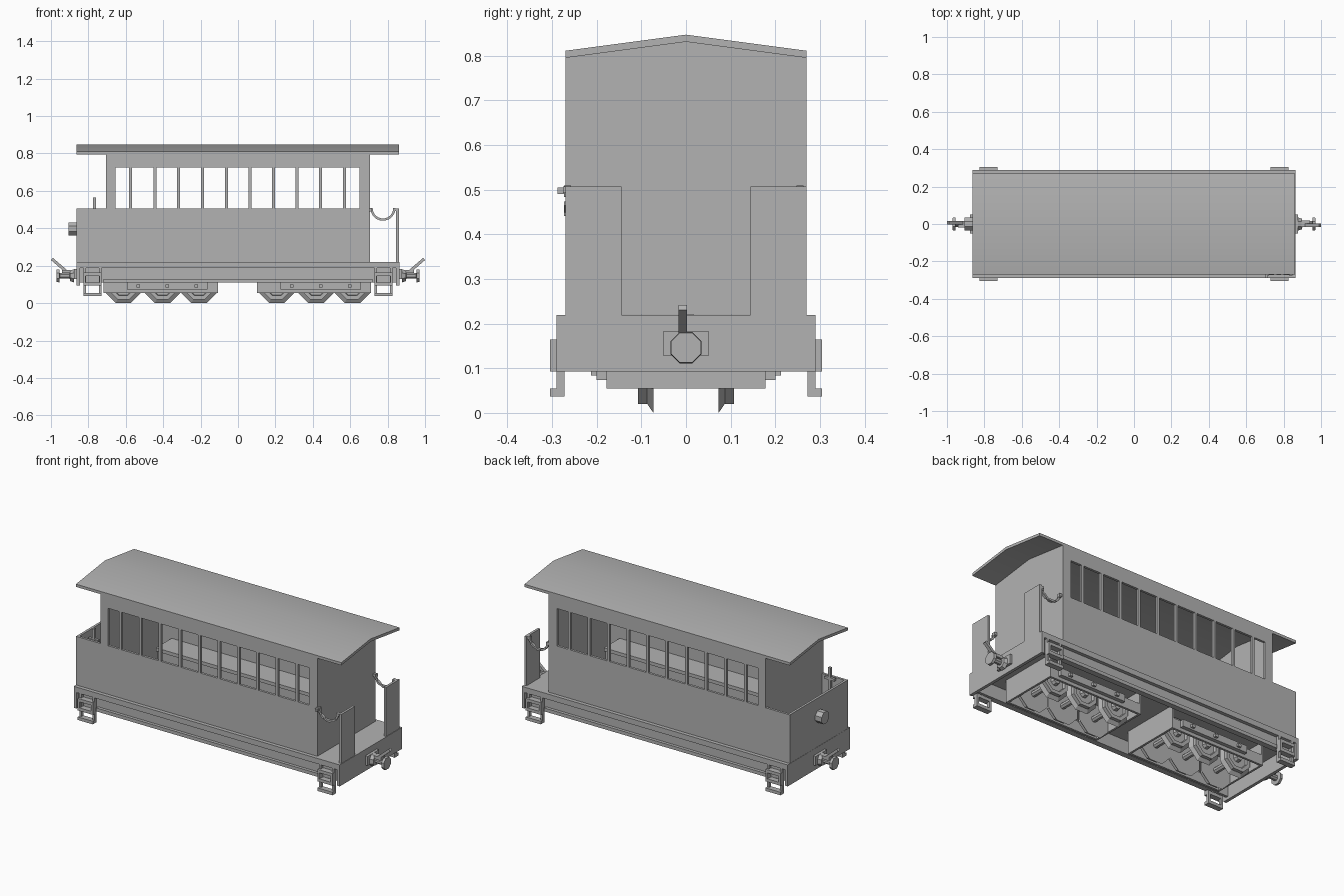
import bpy, bmesh, math
from mathutils import Matrix, Vector

if "Cube" in bpy.data.objects:
    bpy.data.objects.remove(bpy.data.objects["Cube"])

paint = bpy.data.materials.new("grey_paint")
paint.diffuse_color = (0.45, 0.45, 0.45, 1)
paint.use_nodes = True
paint.node_tree.nodes["Principled BSDF"].inputs["Base Color"].default_value = paint.diffuse_color


def finish(name, bm, smooth=False):
    bmesh.ops.recalc_face_normals(bm, faces=bm.faces)
    me = bpy.data.meshes.new(name)
    bm.to_mesh(me)
    bm.free()
    me.materials.append(paint)
    ob = bpy.data.objects.new(name, me)
    bpy.context.collection.objects.link(ob)
    if smooth:
        bpy.context.view_layer.objects.active = ob
        ob.select_set(True)
        bpy.ops.object.shade_smooth_by_angle(angle=math.radians(30))
        ob.select_set(False)
    return ob


def add_box(bm, x0, x1, y0, y1, z0, z1, rot=None):
    mid = Matrix.Translation(((x0 + x1) / 2, (y0 + y1) / 2, (z0 + z1) / 2))
    size = Matrix.Diagonal((abs(x1 - x0), abs(y1 - y0), abs(z1 - z0), 1))
    bmesh.ops.create_cube(bm, size=1, matrix=mid @ (rot or Matrix()) @ size)


def boxes(name, items):
    bm = bmesh.new()
    for b in items:
        add_box(bm, *b)
    return finish(name, bm)


def add_prism(bm, pts, place, a, b):
    """Extrude a 2D outline; place(u, v, t) gives the 3D point."""
    r0 = [bm.verts.new(place(u, v, a)) for u, v in pts]
    r1 = [bm.verts.new(place(u, v, b)) for u, v in pts]
    n = len(pts)
    for i in range(n):
        j = (i + 1) % n
        bm.faces.new((r0[i], r0[j], r1[j], r1[i]))
    bm.faces.new(r0)
    bm.faces.new(r1)


def add_lathe(bm, rings, place, sides=8):
    """Revolve (distance, radius) pairs into a closed low-poly turning."""
    loops = []
    for t, r in rings:
        ang = [2 * math.pi * (i + 0.5) / sides for i in range(sides)]
        loops.append([bm.verts.new(place(r * math.cos(a), r * math.sin(a), t)) for a in ang])
    for p, q in zip(loops, loops[1:]):
        for i in range(sides):
            j = (i + 1) % sides
            bm.faces.new((p[i], p[j], q[j], q[i]))
    bm.faces.new(loops[0])
    bm.faces.new(loops[-1])


along_x = lambda u, v, t: (t, u, v)
along_y = lambda u, v, t: (u, t, v)

# Roof: thin shallow gable
bm = bmesh.new()
add_prism(bm, [(-.27, .795), (-.27, .811), (0, .847), (.27, .811), (.27, .795), (0, .831)],
          along_x, -.863, .86)
finish("roof", bm, True)

# Cabin side walls with eleven window openings
mullions = [-.575, -.445, -.318, -.19, -.062, .064, .19, .315, .441, .57]
for s, side in ((-1, "front"), (1, "back")):
    y0, y1 = s * .27, s * .256
    wall = [(-.705, .705, y0, y1, .22, .505), (-.705, .705, y0, y1, .725, .797),
            (-.705, -.655, y0, y1, .505, .725), (.65, .705, y0, y1, .505, .725)]
    wall += [(m - .008, m + .008, y0, y1, .505, .725) for m in mullions]
    boxes(side + "_window_wall", wall)
    # Long bench under the windows
    boxes(side + "_bench", [(-.61, .61, s * .256, s * .11, .34, .36),
                            (-.61, .61, s * .14, s * .125, .22, .34)])

# Cabin end walls
for x, side in ((-.705, "left"), (.691, "right")):
    bm = bmesh.new()
    add_prism(bm, [(-.27, .22), (.27, .22), (.27, .796), (0, .832), (-.27, .796)],
              along_x, x, x + .014)
    finish(side + "_cabin_end", bm)

# Closed platform on the left, open one on the right
boxes("left_platform_wall", [(-.863, -.849, -.27, .27, .22, .505),
                             (-.85, -.705, -.27, -.256, .22, .505),
                             (-.85, -.705, .256, .27, .22, .505)])
boxes("right_platform_panels", [(.846, .86, s * .145, s * .27, .217, .507) for s in (-1, 1)])

# Brake handle and lamp on the left
boxes("brake_handle", [(-.775, -.76, -.247, -.232, .22, .565),
                       (-.8, -.735, -.247, -.232, .492, .507)])
bm = bmesh.new()
add_lathe(bm, [(-.905, .037), (-.86, .037)], lambda u, v, t: (t, u, v + .397))
finish("end_lamp", bm)

# Safety chains across the right platform doorways
for y, side in ((-.265, "front"), (.255, "back")):
    bm = bmesh.new()
    cx, cz, r = .775, .507, .06
    for i in range(9):
        a = math.pi * (1 + (i + .5) / 9)
        x, z = cx + r * math.cos(a), cz + r * math.sin(a)
        w = .004 if i % 2 else .008
        add_box(bm, x - .012, x + .012, y - w, y + w, z - .006, z + .006,
                Matrix.Rotation(-(a + math.pi / 2), 4, 'Y'))
    add_box(bm, .7, .722, y - .01, y + .01, .492, .507)
    add_box(bm, .828, .848, y - .01, y + .01, .492, .507)
    finish(side + "_chain", bm)
boxes("chain_hook", [(.7, .715, -.288, -.255, .49, .505)])

# Underframe: floor, channel-shaped side sills and end beams
boxes("floor", [(-.863, .863, -.29, .29, .187, .219)])
for s, side in ((-1, "front"), (1, "back")):
    boxes(side + "_sill", [(-.85, .85, s * .27, s * .255, .11, .19),
                           (-.72, .72, s * .288, s * .255, .11, .13)])
boxes("end_beams", [(s * .845, s * .863, -.29, .29, .093, .2) for s in (-1, 1)])

# Step ladders at the four corners
for sx in (-1, 1):
    for sy in (-1, 1):
        c = sx * .778
        step = [(c + o - .007, c + o + .007, sy * .272, sy * .29, .037, .2) for o in (-.042, .042)]
        step += [(c - .049, c + .049, sy * .272, sy * .305, z, z + .018)
                 for z in (.037, .093, .146)]
        step += [(c + o - .006, c + o + .006, sy * .288, sy * .305, .1, .16) for o in (-.043, .043)]
        boxes("corner_steps", step)

# Six-wheel bogies
for c, side in ((-.413, "left"), (.407, "right")):
    frame = [(c + s * .305, c + s * .293, -.178, .178, .055, .19) for s in (-1, 1)]
    frame += [(c - .305, c + .305, s * .178, s * .165, .055, .115) for s in (-1, 1)]
    boxes(side + "_bogie_frame", frame)
    bars = []
    for s in (-1, 1):
        bars.append((c - .18, c + .25, s * .178, s * .2, .074, .115))
        bars += [(c + o - .01, c + o + .01, s * .2, s * .213, .084, .1) for o in (-.12, .035, .19)]
    boxes(side + "_bogie_bars", bars)

    for dx in (-.2, .01, .205):
        put = lambda s: (lambda u, v, t: (c + dx + u, s * t, .097 + v))
        bm = bmesh.new()
        for s in (-1, 1):
            # Flanged octagonal wheel with recessed face and hub
            add_lathe(bm, [(.073, .02), (.073, .105), (.087, .083), (.107, .083), (.107, .062),
                           (.094, .058), (.094, .025), (.115, .02)], put(s))
        add_lathe(bm, [(-.074, .018), (.074, .018)], put(1))
        finish(side + "_wheel_set", bm)

# Couplers: the second one is the first turned half a circle
for s, side in ((1, "right"), (-1, "left")):
    bm = bmesh.new()
    add_box(bm, .86, .878, -.052, .052, .128, .182)
    turn = lambda u, v, t: (t, u, v + .146)
    add_lathe(bm, [(.878, .038), (.898, .03), (.9, .016), (.953, .016),
                   (.955, .038), (.97, .036)], turn)
    # Slanted hook and its pivot
    add_prism(bm, [(.9, .165), (.925, .165), (1, .23), (.99, .242)], along_y, -.017, .002)
    add_box(bm, .895, .94, -.017, .018, .16, .178)
    bmesh.ops.rotate(bm, verts=bm.verts, cent=(0, 0, 0),
                     matrix=Matrix.Rotation(0 if s > 0 else math.pi, 3, 'Z'))
    finish(side + "_coupler", bm)
